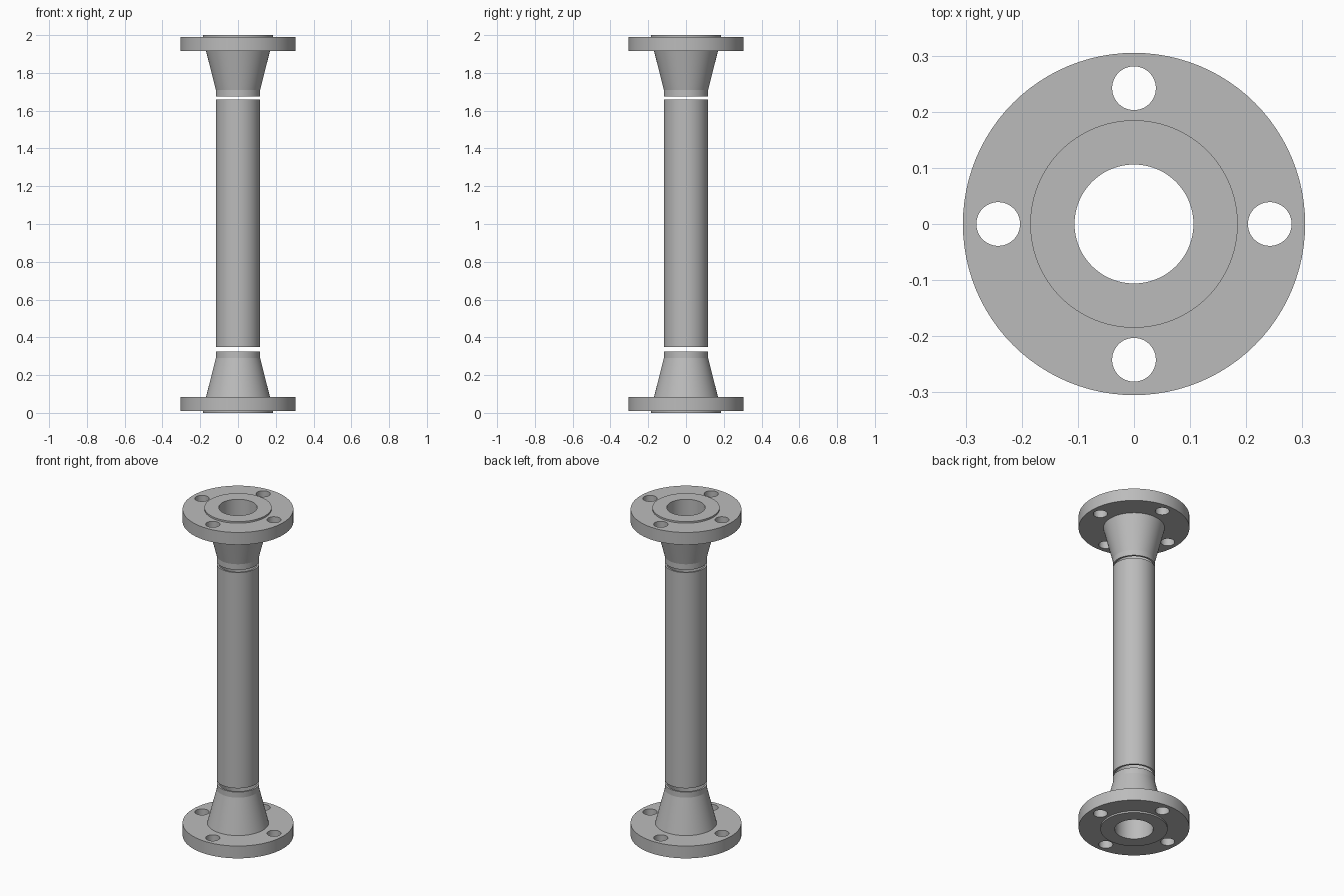
import bpy, bmesh, math
from mathutils import Matrix, Vector

cube = bpy.data.objects.get("Cube")
if cube:
    bpy.data.objects.remove(cube, do_unlink=True)

HEIGHT = 2.0
BORE = 0.106
PIPE = 0.117

steel = bpy.data.materials.new("grey steel")
steel.use_nodes = True
GREY = (0.5, 0.5, 0.5, 1)
steel.diffuse_color = GREY
steel.node_tree.nodes["Principled BSDF"].inputs["Base Color"].default_value = GREY


def lathe(name, profile, segments=96):
    """Spin a closed (radius, z) profile around the z axis."""
    bm = bmesh.new()
    rings = []
    for i in range(segments):
        turn = Matrix.Rotation(math.tau * i / segments, 3, "Z")
        rings.append([bm.verts.new(turn @ Vector((r, 0, z))) for r, z in profile])
    n = len(profile)
    for i, ring in enumerate(rings):
        after = rings[(i + 1) % segments]
        for j in range(n):
            k = (j + 1) % n
            bm.faces.new((ring[j], after[j], after[k], ring[k]))
    bmesh.ops.recalc_face_normals(bm, faces=bm.faces)
    mesh = bpy.data.meshes.new(name)
    bm.to_mesh(mesh)
    bm.free()
    mesh.materials.append(steel)
    obj = bpy.data.objects.new(name, mesh)
    bpy.context.collection.objects.link(obj)
    return obj


def activate(obj):
    bpy.ops.object.select_all(action="DESELECT")
    obj.select_set(True)
    bpy.context.view_layer.objects.active = obj


def smooth(obj):
    activate(obj)
    bpy.ops.object.shade_smooth_by_angle(angle=math.radians(10))


# Four bolt-hole cutters in one mesh
bm = bmesh.new()
for i in range(4):
    place = Matrix.Rotation(i * math.pi / 2, 4, "Z") @ Matrix.Translation((0.242, 0, 0.05))
    bmesh.ops.create_cone(bm, cap_ends=True, segments=48, radius1=0.039,
                          radius2=0.039, depth=0.2, matrix=place)
cut_mesh = bpy.data.meshes.new("bolt_hole_cutter")
bm.to_mesh(cut_mesh)
bm.free()
cut_mesh.materials.append(steel)
cutter = bpy.data.objects.new("bolt_hole_cutter", cut_mesh)
bpy.context.collection.objects.link(cutter)
cutter.hide_render = True

# Weld-neck flange: raised face, bolt plate, tapered hub, short weld end
bottom = lathe("bottom_flange", [
    (BORE, 0), (0.185, 0), (0.185, 0.01), (0.305, 0.01), (0.305, 0.085),
    (0.169, 0.085), (PIPE, 0.291), (PIPE, 0.325), (BORE, 0.325)])
cut = bottom.modifiers.new("bolt_holes", "BOOLEAN")
cut.object = cutter
cut.operation = "DIFFERENCE"
cut.solver = "EXACT"
activate(bottom)
bpy.ops.object.modifier_apply(modifier=cut.name)
bpy.data.objects.remove(cutter, do_unlink=True)
smooth(bottom)

# The same flange turned over on top
top = bottom.copy()
top.data = bottom.data.copy()
top.name = "top_flange"
bpy.context.collection.objects.link(top)
top.data.transform(Matrix.Translation((0, 0, HEIGHT)) @ Matrix.Rotation(math.pi, 4, "X"))

# Pipe between the weld gaps
low, high = 0.348, HEIGHT - 0.342
pipe = lathe("pipe", [(BORE, low), (PIPE, low), (PIPE, high), (BORE, high)])
smooth(pipe)
